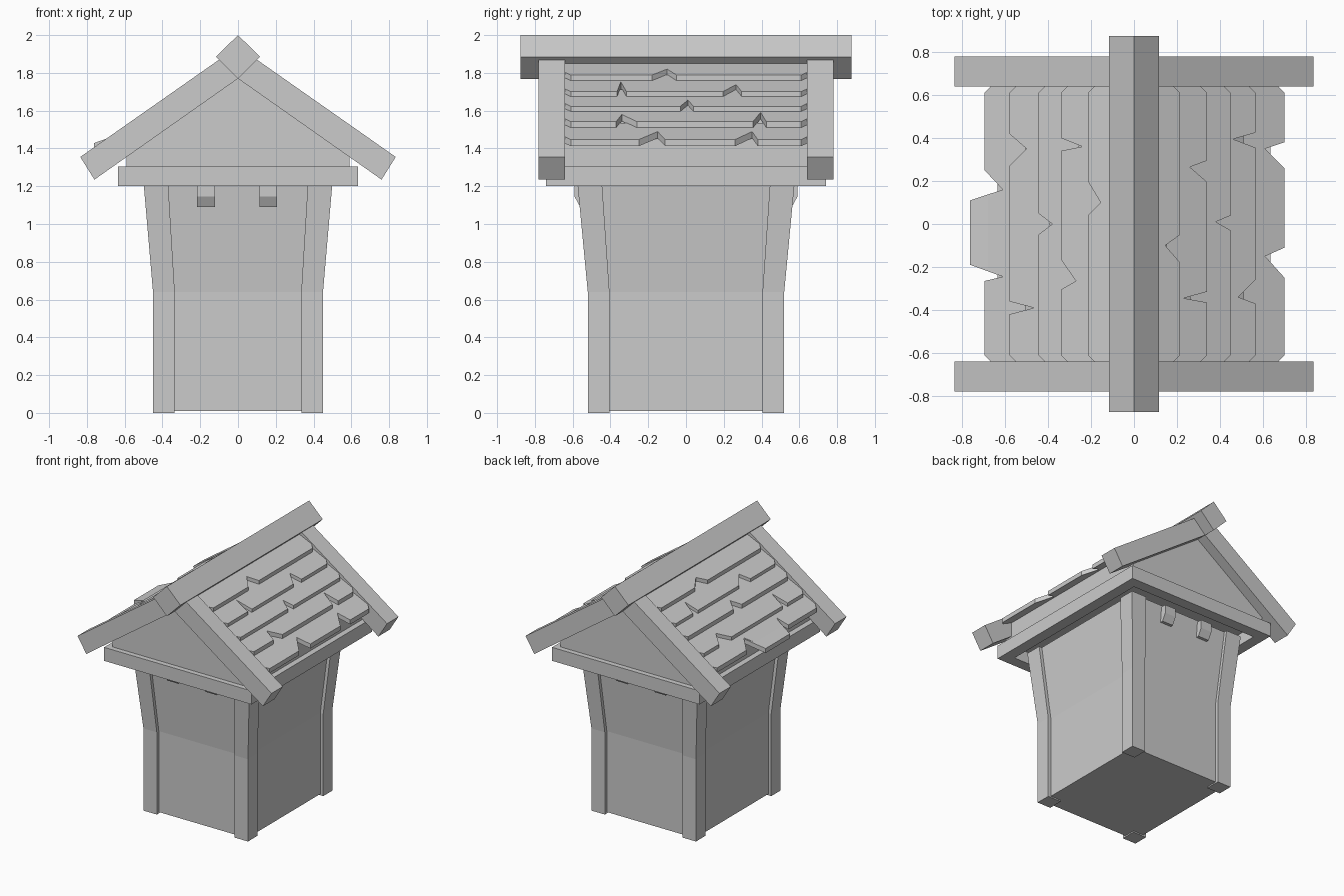
import bpy, bmesh

if "Cube" in bpy.data.objects:
    bpy.data.objects.remove(bpy.data.objects["Cube"])

SLOPE = 0.704


def make(name, verts, faces):
    me = bpy.data.meshes.new(name)
    me.from_pydata(verts, [], faces)
    bm = bmesh.new()
    bm.from_mesh(me)
    bmesh.ops.recalc_face_normals(bm, faces=bm.faces)
    bm.to_mesh(me)
    bm.free()
    ob = bpy.data.objects.new(name, me)
    bpy.context.collection.objects.link(ob)
    return ob


def loft(name, loops, caps=True):
    """Join equally sized point loops with quads."""
    n = len(loops[0])
    verts = [p for lp in loops for p in lp]
    faces = [(k * n + i, k * n + (i + 1) % n, (k + 1) * n + (i + 1) % n, (k + 1) * n + i)
             for k in range(len(loops) - 1) for i in range(n)]
    if caps:
        faces += [tuple(range(n)), tuple(range((len(loops) - 1) * n, len(loops) * n))]
    return make(name, verts, faces)


def prism_y(name, xz, y0, y1):
    return loft(name, [[(x, y, z) for x, z in xz] for y in (y0, y1)])


def rect(x0, x1, y0, y1, z):
    return [(x0, y0, z), (x1, y0, z), (x1, y1, z), (x0, y1, z)]


# Flared body walls
loft("body", [rect(-x, x, -y, y, z) for x, y, z in
              ((.425, .495, .01), (.425, .495, .64), (.475, .55, 1.22))])

# Bent corner posts
for sx in (-1, 1):
    for sy in (-1, 1):
        loft("corner_post", [rect(sx * a, sx * b, sy * c, sy * d, z) for a, b, c, d, z in
                             ((.335, .45, .405, .52, 0), (.335, .45, .405, .52, .64),
                              (.37, .50, .445, .575, 1.22))])

# Small joist ends under the front and back beams
for sy in (-1, 1):
    for x in (-.17, .16):
        yz = [(.48, 1.09), (.56, 1.09), (.59, 1.145), (.59, 1.21), (.48, 1.21)]
        loft("joist_end", [[(x + dx, sy * y, z) for y, z in yz] for dx in (-.047, .047)])

# Beam frame, open underneath
o, i = (.635, .74), (.55, .655)
loops = [rect(-a, a, -b, b, z) for a, b, z in
         ((*i, 1.2), (*o, 1.2), (*o, 1.305), (*i, 1.305), (*i, 1.2))]
loft("beam_frame", loops, caps=False)

# Attic: gable block and roof core
prism_y("gable", [(-.59, 1.29), (.59, 1.29), (.59, 1.36), (0, 1.775), (-.59, 1.36)], -.70, .70)
prism_y("roof_core", [(-.59, 1.29), (.59, 1.29), (.59, 1.465), (0, 1.88), (-.59, 1.465)], -.65, .65)

# Barge boards on both gables
for sy in (-1, 1):
    for s in (-1, 1):
        prism_y("barge_board", [(s * x, z) for x, z in
                                ((0, 1.77), (.76, 1.235), (.835, 1.355), (0, 1.94))],
                sy * .64, sy * .78)

# Diamond ridge beam
prism_y("ridge_beam", [(0, 2), (.117, 1.885), (0, 1.768), (-.117, 1.885)], -.875, .875)


def shingles(name, side, edge, back, lift=0.0, thick=.035):
    """Tilted slab on a roof side; edge is its lower outline as (y, x)."""
    low = max(x for y, x in edge)
    pts = [(edge[0][0], back)] + edge + [(edge[-1][0], back)]

    def z(x):
        t = (x - back) / (low - back)
        return 1.94 - SLOPE * x - .045 * (1 - t) + lift * t
    loft(name, [[(side * x, y, z(x) - d) for y, x in pts] for d in (0, thick)])


# Shingle courses: lower edge x, then notches (y, depth, width before, width after)
right = [(.70, [(-.15, .09, .10, .04), (.35, .09, .09, .03)]),
         (.565, [(-.34, .08, .03, .08), (.395, .105, .04, .03)]),
         (.45, [(.01, .07, .04, .03)]),
         (.34, [(-.345, .11, .02, .03), (.265, .08, .07, .03)]),
         (.215, [(-.10, .07, .08, .05)])]
left = [(.695, [(-.245, .085, .02, .05), (.16, .085, .05, .09)]),
        (.58, [(-.39, .115, .03, .03), (.35, .08, .08, .07)]),
        (.445, [(0, .065, .05, .05)]),
        (.34, [(-.265, .07, .04, .10), (.36, .10, .02, .04)]),
        (.215, [(.10, .06, .06, .10)])]
for side, rows in ((1, right), (-1, left)):
    for x, notches in rows:
        edge = [(-.645, x - .035), (-.61, x)]
        for y, d, a, b in notches:
            edge += [(y - a, x), (y, x - d), (y + b, x)]
        edge += [(.61, x), (.645, x - .035)]
        shingles("shingle_course", side, edge, max(x - .19, .04))

# One slipped shingle on the left eave
shingles("slipped_shingle", -1, [(-.245, .61), (-.19, .762), (.11, .762), (.16, .61)], .56, .025)
